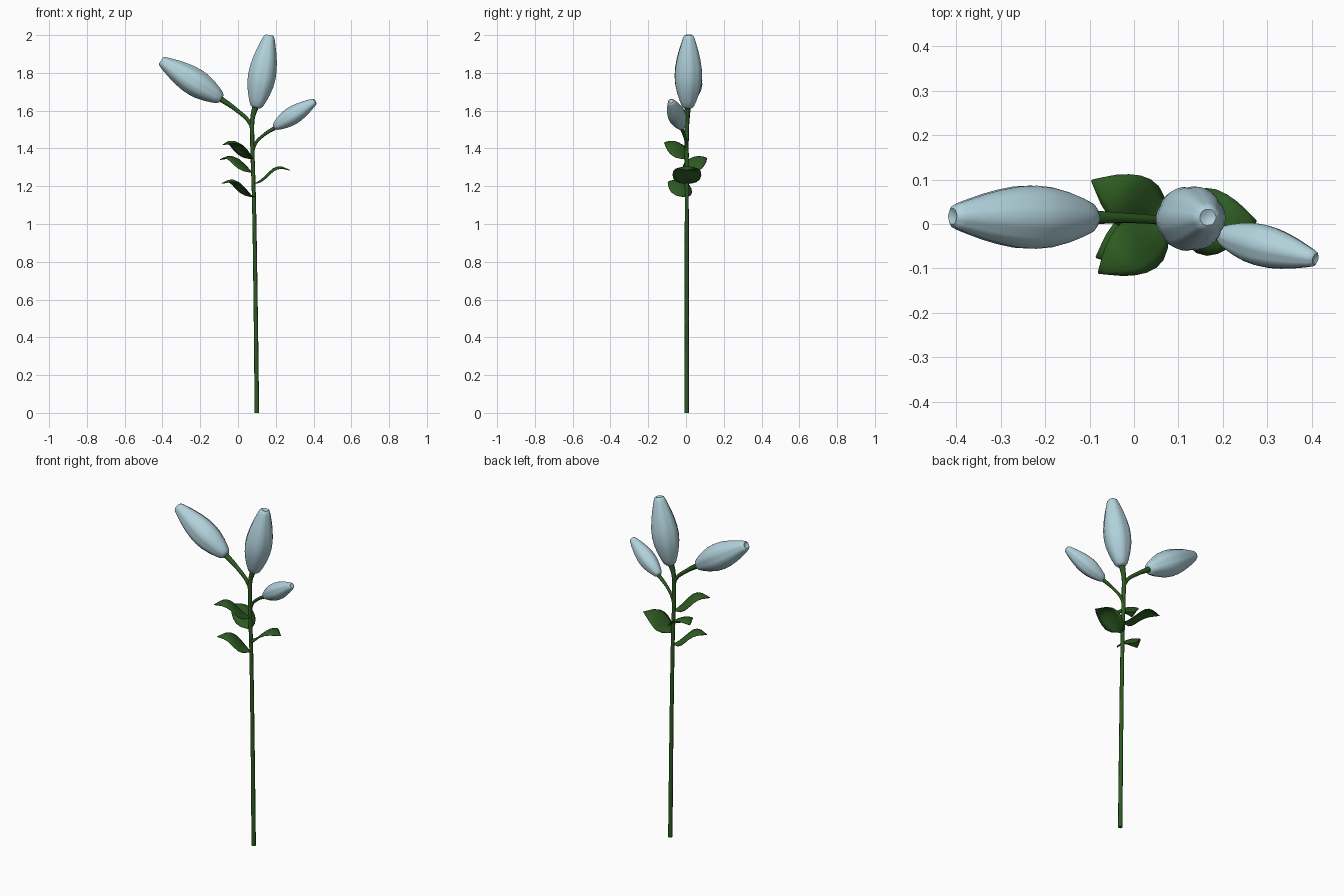
import bpy, bmesh, math
from mathutils import Vector

if "Cube" in bpy.data.objects:
    bpy.data.objects.remove(bpy.data.objects["Cube"], do_unlink=True)


def material(name, rgb):
    m = bpy.data.materials.new(name)
    m.use_nodes = True
    m.diffuse_color = (*rgb, 1)
    bsdf = m.node_tree.nodes["Principled BSDF"]
    bsdf.inputs["Base Color"].default_value = (*rgb, 1)
    bsdf.inputs["Roughness"].default_value = 0.7
    return m


GREEN = material("leaf green", (0.027, 0.105, 0.016))
BLUE = material("pale blue", (0.44, 0.64, 0.71))


def finish(ob, angle):
    bpy.ops.object.select_all(action="DESELECT")
    ob.select_set(True)
    bpy.context.view_layer.objects.active = ob
    bpy.ops.object.shade_smooth_by_angle(angle=math.radians(angle))


def mesh_object(name, bm, mat, angle=40):
    bmesh.ops.recalc_face_normals(bm, faces=bm.faces)
    me = bpy.data.meshes.new(name)
    bm.to_mesh(me)
    bm.free()
    me.materials.append(mat)
    ob = bpy.data.objects.new(name, me)
    bpy.context.collection.objects.link(ob)
    finish(ob, angle)
    return ob


def stalk(name, points):
    """Round tube through (x, y, z, radius) points."""
    cu = bpy.data.curves.new(name, "CURVE")
    cu.dimensions = "3D"
    cu.bevel_depth = 1
    cu.bevel_resolution = 2
    cu.resolution_u = 6
    cu.use_fill_caps = True
    sp = cu.splines.new("BEZIER")
    sp.bezier_points.add(len(points) - 1)
    for bp, (x, y, z, r) in zip(sp.bezier_points, points):
        bp.co = (x, y, z)
        bp.radius = r
        bp.handle_left_type = bp.handle_right_type = "AUTO"
    cu.materials.append(GREEN)
    ob = bpy.data.objects.new(name, cu)
    bpy.context.collection.objects.link(ob)
    bpy.ops.object.select_all(action="DESELECT")
    ob.select_set(True)
    bpy.context.view_layer.objects.active = ob
    bpy.ops.object.convert(target="MESH")
    finish(bpy.context.object, 50)


# Bud outline: (fraction of length, fraction of radius), ending in a small dimple
BUD = [(0, .3), (.03, .46), (.1, .62), (.2, .8), (.32, .95), (.43, 1), (.55, .97),
       (.67, .86), (.78, .72), (.88, .56), (.95, .44), (.985, .36), (1, .25), (.985, .1)]


def bud(name, base, tip, radius, sides=36):
    base, tip = Vector(base), Vector(tip)
    axis = tip - base
    turn = axis.to_track_quat("Z", "Y")
    bm = bmesh.new()
    rings = []
    for t, f in BUD:
        ring = []
        for i in range(sides):
            a = math.tau * i / sides
            # six petals meeting in shallow grooves
            r = radius * f * (1 - 0.05 * (1 - abs(math.sin(3 * a))) ** 2)
            ring.append(bm.verts.new(base + turn @ Vector(
                (r * math.cos(a), r * math.sin(a), t * axis.length))))
        rings.append(ring)
    for lo, hi in zip(rings, rings[1:]):
        for i in range(sides):
            j = (i + 1) % sides
            bm.faces.new((lo[i], lo[j], hi[j], hi[i]))
    bm.faces.new(rings[0])
    bm.faces.new(rings[-1])
    mesh_object(name, bm, BLUE, 50)


# Leaf outline: (fraction of length, half width fraction, rise fraction)
LEAF = [(0, .1, 0), (.08, .3, .06), (.18, .66, .2), (.3, .92, .43), (.42, 1, .7), (.54, .95, .93),
        (.66, .8, 1.04), (.78, .58, 1.03), (.9, .28, .92), (1, .02, .82)]


def leaf(name, base, tip_xy, rise, half_width):
    base = Vector(base)
    along = Vector((tip_xy[0], tip_xy[1], base.z)) - base
    side = Vector((-along.y, along.x, 0)).normalized()
    bm = bmesh.new()
    rows = []
    for t, w, h in LEAF:
        row = []
        for k in range(-3, 4):
            s = k / 3
            p = base + along * t + side * (s * w * half_width)
            p.z += rise * h - 0.016 * w * s * s
            row.append(bm.verts.new(p))
        rows.append(row)
    for a, b in zip(rows, rows[1:]):
        for k in range(6):
            bm.faces.new((a[k], a[k + 1], b[k + 1], b[k]))
    ob = mesh_object(name, bm, GREEN, 60)
    solid = ob.modifiers.new("thickness", "SOLIDIFY")
    solid.thickness = 0.003
    solid.offset = 0


# Stem and flower stalks
stalk("main_stem", [(.1, .004, 0, .012), (.093, .004, .6, .011), (.084, .004, 1.15, .0105),
                    (.075, .004, 1.48, .011), (.077, .006, 1.56, .012), (.097, .01, 1.635, .018)])
stalk("right_stalk", [(.078, .004, 1.48, .009), (.062, .008, 1.535, .01),
                      (-.01, .013, 1.605, .011), (-.1, .015, 1.668, .016)])
stalk("left_stalk", [(.078, .004, 1.38, .007), (.092, .002, 1.425, .008),
                     (.135, -.01, 1.47, .008), (.2, -.026, 1.512, .011)])

# Closed buds
bud("middle_bud", (.096, .01, 1.615), (.166, .015, 2), .074)
bud("right_bud", (-.088, .014, 1.662), (-.408, .017, 1.865), .073)
bud("left_bud", (.193, -.024, 1.513), (.408, -.079, 1.65), .048)

# Leaves
leaf("upper_front_leaf", (.08, 0, 1.345), (-.08, -.11), .09, .064)
leaf("upper_back_leaf", (.08, .005, 1.275), (-.095, .098), .08, .064)
leaf("lower_front_leaf", (.084, 0, 1.145), (-.085, -.075), .085, .064)
leaf("left_leaf", (.084, .004, 1.215), (.275, .006), .085, .076)
